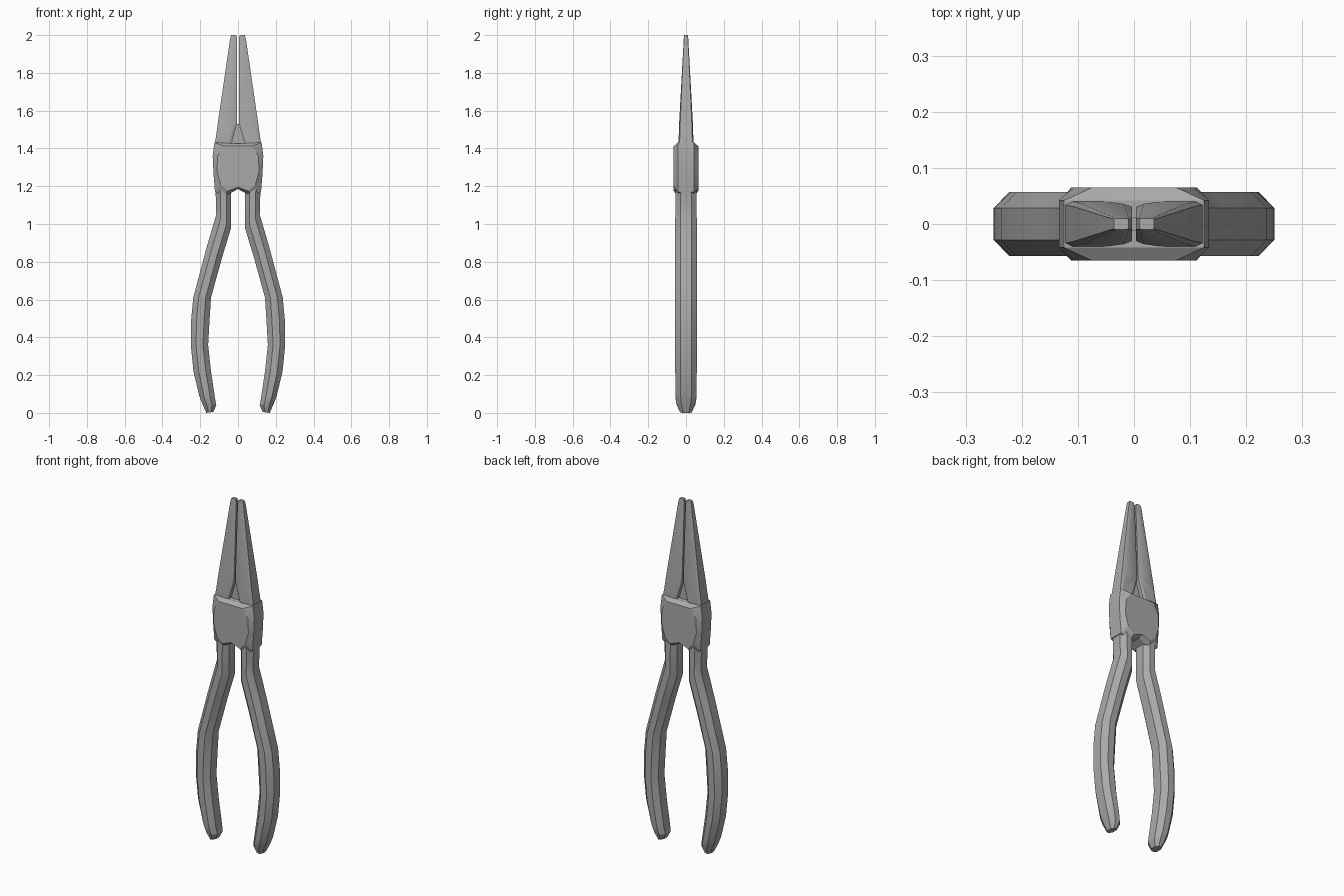
import bpy, bmesh, math

cube = bpy.data.objects.get("Cube")
if cube:
    bpy.data.objects.remove(cube, do_unlink=True)

steel = bpy.data.materials.new("grey steel")
steel.use_nodes = True
GREY = (0.4, 0.4, 0.4, 1)
steel.diffuse_color = GREY
steel.node_tree.nodes["Principled BSDF"].inputs["Base Color"].default_value = GREY


def loft(name, rings):
    """Skin matching closed rings and cap both ends."""
    bm = bmesh.new()
    loops = [[bm.verts.new(p) for p in ring] for ring in rings]
    n = len(loops[0])
    for a, b in zip(loops, loops[1:]):
        for i in range(n):
            j = (i + 1) % n
            bm.faces.new((a[i], a[j], b[j], b[i]))
    bm.faces.new(loops[0])
    bm.faces.new(loops[-1])
    bmesh.ops.recalc_face_normals(bm, faces=bm.faces)
    mesh = bpy.data.meshes.new(name)
    bm.to_mesh(mesh)
    bm.free()
    mesh.materials.append(steel)
    obj = bpy.data.objects.new(name, mesh)
    bpy.context.collection.objects.link(obj)
    bpy.ops.object.select_all(action="DESELECT")
    obj.select_set(True)
    bpy.context.view_layer.objects.active = obj
    bpy.ops.object.shade_smooth_by_angle(angle=math.radians(22))
    return obj


def octagon(side, inner, outer, depth, cut=0.3, narrow=0.5):
    """Chamfered section running between an inner and an outer (x, z) point."""
    pattern = [(0, -narrow), (cut, -1), (1 - cut, -1), (1, -narrow),
               (1, narrow), (1 - cut, 1), (cut, 1), (0, narrow)]
    return [(side * (inner[0] + t * (outer[0] - inner[0])), y * depth,
             inner[1] + t * (outer[1] - inner[1])) for t, y in pattern]


# Inner point, outer point and half depth, from pivot down to the tip
HANDLE = [
    ((.035, 1.20), (.120, 1.22), .055),
    ((.038, 1.12), (.117, 1.12), .056),
    ((.038, .975), (.115, 1.05), .057),
    ((.085, .82), (.165, .88), .057),
    ((.143, .61), (.237, .61), .057),
    ((.150, .50), (.249, .48), .057),
    ((.158, .36), (.250, .36), .057),
    ((.143, .22), (.236, .22), .057),
    ((.122, .08), (.205, .09), .056),
    ((.115, .04), (.190, .05), .050),
    ((.130, .005), (.168, .00), .030),
]

# Jaw sections from the joint up to the nose
JAW = [
    ((.020, 1.38), (.126, 1.38), .040),
    ((.036, 1.43), (.122, 1.43), .040),
    ((.020, 1.48), (.114, 1.48), .038),
    ((.004, 1.54), (.106, 1.54), .036),
    ((.004, 1.98), (.042, 1.98), .012),
    ((.010, 2.00), (.036, 2.00), .010),
]

for label, side in (("left", 1), ("right", -1)):
    loft(label + "_handle", [octagon(side, *s) for s in HANDLE])
    loft(label + "_jaw", [octagon(side, *s, cut=0.14, narrow=0.85) for s in JAW])

# Pivot block: right half outlines mirrored, then stacked through the depth
RIM = [(0, 1.425), (.125, 1.432), (.134, 1.36), (.130, 1.27), (.122, 1.17),
       (.075, 1.145), (0, 1.185)]
PLATE = [(0, 1.412), (.075, 1.412), (.108, 1.36), (.112, 1.28), (.092, 1.21),
         (.055, 1.175), (0, 1.195)]


def outline(half, y):
    full = half + [(-x, z) for x, z in half[-2:0:-1]]
    return [(x, y, z) for x, z in full]


loft("pivot_block", [outline(PLATE, -.065), outline(RIM, -.042),
                     outline(RIM, .042), outline(PLATE, .065)])

# Small wedge closing the throat between the jaws
loft("jaw_throat", [[(-.04, y, 1.41), (.04, y, 1.41), (.006, y, 1.53), (-.006, y, 1.53)]
                    for y in (-.012, .012)])
